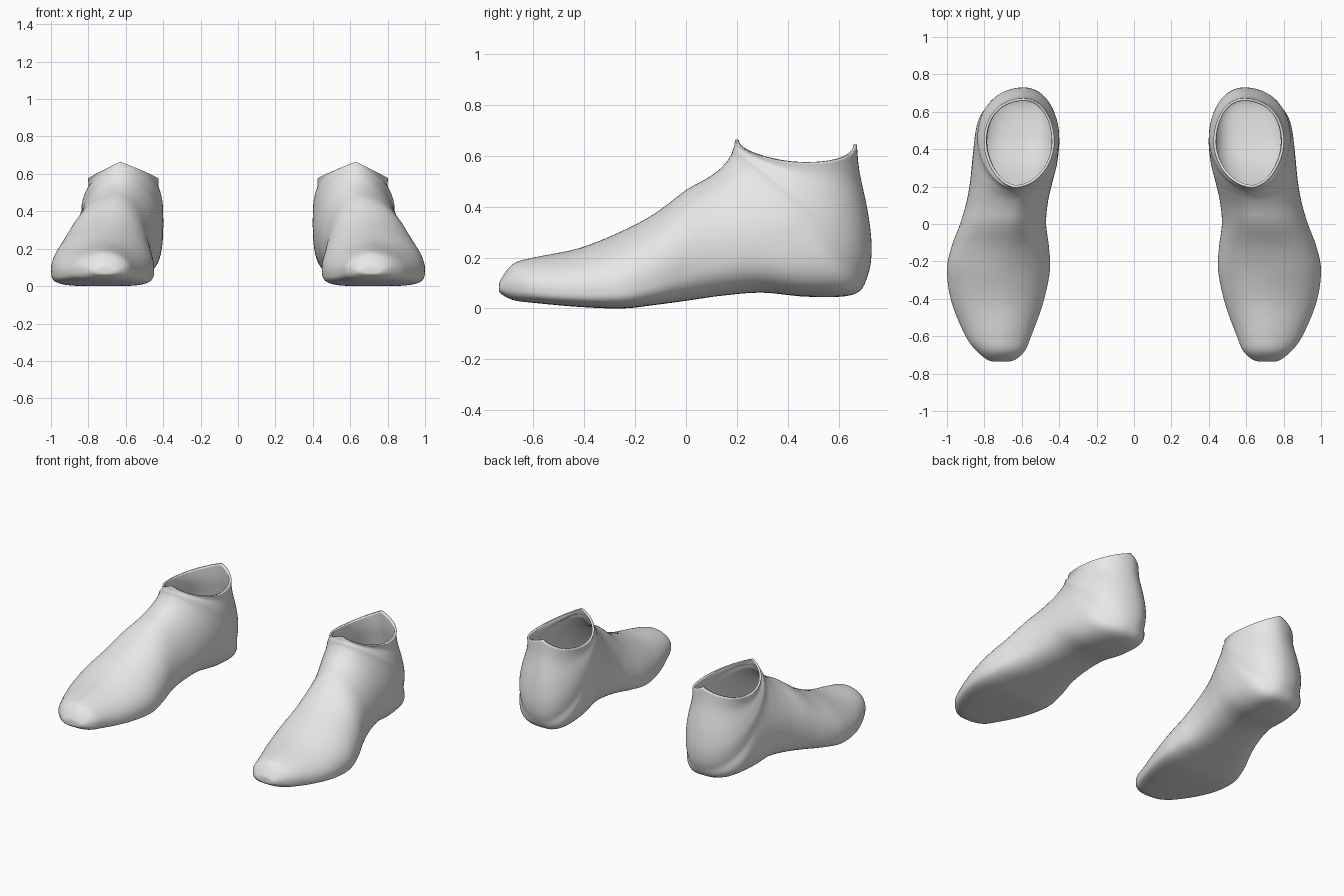
import bpy, math

if "Cube" in bpy.data.objects:
    bpy.data.objects.remove(bpy.data.objects["Cube"])

# Key sections, toe to ankle rim, fanning round the heel:
# top y, top z, bottom y, bottom z, inner x, outer x
ROWS = [
    (-.735, .088, -.735, .074, .69, .74),
    (-.728, .115, -.728, .058, .64, .78),
    (-.680, .175, -.680, .033, .585, .84),
    (-.600, .200, -.600, .022, .55, .90),
    (-.420, .237, -.420, .006, .485, .975),
    (-.250, .305, -.250, .000, .45, 1.0),
    (-.120, .375, -.120, .014, .455, .975),
    (.000, .465, .000, .030, .47, .93),
    (.080, .510, .140, .050, .46, .895),
    (.130, .545, .300, .062, .435, .875),
    (.160, .577, .480, .046, .41, .863),
    (.178, .605, .660, .055, .40, .85),
    (.183, .620, .715, .130, .40, .84),
    (.187, .630, .730, .240, .402, .835),
    (.190, .640, .715, .380, .41, .82),
    (.192, .652, .682, .540, .425, .80),
    (.195, .665, .672, .645, .425, .803),
]
STEPS, SIDES = 5, 64


def ramp(x, lo, hi):
    return max(0, min(1, (x - lo) / (hi - lo)))


def smooth_rows():
    """Catmull-Rom blend between the key sections."""
    out, n = [], len(ROWS)
    for i in range(n - 1):
        p = [ROWS[max(0, min(n - 1, i + k))] for k in (-1, 0, 1, 2)]
        for s in range(STEPS):
            t = s / STEPS
            out.append([.5 * (2 * b + (c - a) * t + (2 * a - 5 * b + 4 * c - d) * t * t
                              + (3 * b - a - 3 * c + d) * t ** 3)
                        for a, b, c, d in zip(*p)])
    out.append(ROWS[-1])
    return out


def ring(row):
    ty, tz, by, bz, xin, xout = row
    ridge = .71 - .08 * ramp(ty, -.25, .13)          # x of the instep ridge
    sole = .715 - .125 * ramp(by, -.15, .6)          # x of the sole centre
    wide = .3 + .2 * ramp(by, -.1, .7) + .15 * ramp(-ty, .55, .73)
    boxy = min(.95, .5 + 4 * max(bz, 0))             # flat sole, round heel
    sag = .08 * ramp(bz, .2, .645)                   # rim dips at the sides
    pts = []
    for j in range(SIDES):
        a = 2 * math.pi * j / SIDES
        c, s = math.cos(a), math.sin(a)
        e = 1.08 if c >= 0 else boxy
        v = abs(s) ** e if abs(s) > 1e-6 else 0
        u = abs(c) ** e if abs(c) > 1e-6 else 0
        h = wide + (1 - wide) * u if c >= 0 else wide - wide * u
        xc = sole + (ridge - sole) * h
        x = xc + v * ((xout if s > 0 else xin) - xc)
        pts.append((x, by + (ty - by) * h, bz + (tz - bz) * h - sag * v))
    return pts


grey = bpy.data.materials.new("light grey")
grey.diffuse_color = (.8, .8, .8, 1)
grey.use_nodes = True
grey.node_tree.nodes["Principled BSDF"].inputs["Base Color"].default_value = grey.diffuse_color


def shoe(name, side):
    rings = [ring(r) for r in smooth_rows()]
    verts = [(x * side, y, z) for r in rings for x, y, z in r]
    faces = [tuple(reversed(range(SIDES)))]          # toe tip
    for i in range(len(rings) - 1):
        for j in range(SIDES):
            k = (j + 1) % SIDES
            faces.append((i * SIDES + j, i * SIDES + k,
                          (i + 1) * SIDES + k, (i + 1) * SIDES + j))
    if side < 0:
        faces = [tuple(reversed(f)) for f in faces]
    mesh = bpy.data.meshes.new(name)
    mesh.from_pydata(verts, [], faces)
    mesh.materials.append(grey)
    mesh.shade_smooth()
    ob = bpy.data.objects.new(name, mesh)
    bpy.context.collection.objects.link(ob)
    # thin wall, open at the ankle
    wall = ob.modifiers.new("wall", 'SOLIDIFY')
    wall.thickness = .014
    wall.offset = -1


shoe("left_shoe", 1)
shoe("right_shoe", -1)
